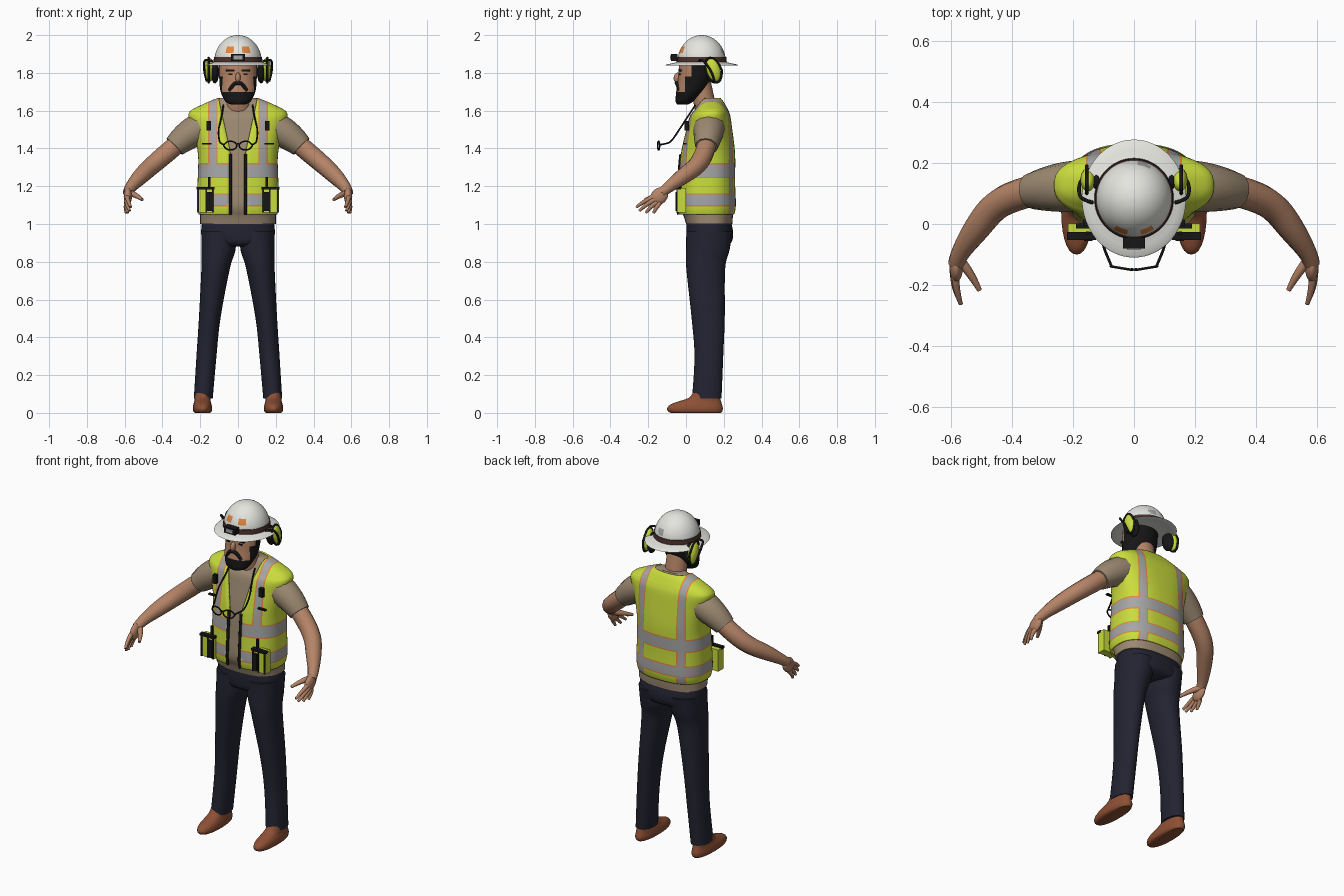
import bpy, bmesh
from math import sin, cos, pi, asin, copysign, radians
from mathutils import Matrix, Vector

if "Cube" in bpy.data.objects:
    bpy.data.objects.remove(bpy.data.objects["Cube"])


def material(name, *rgb):
    m = bpy.data.materials.new(name)
    m.use_nodes = True
    m.diffuse_color = (*rgb, 1)
    m.node_tree.nodes["Principled BSDF"].inputs["Base Color"].default_value = (*rgb, 1)
    return m


yellow = material("safety yellow", .59, .72, .045)
silver = material("reflective silver", .38, .38, .38)
orange = material("trim orange", .75, .24, .05)
tan = material("shirt tan", .33, .25, .165)
navy = material("trouser navy", .017, .017, .032)
skin = material("skin", .46, .23, .135)
black = material("black", .008, .008, .008)
white = material("helmet white", .78, .78, .74)
brown = material("shoe brown", .27, .08, .035)
maroon = material("band dark brown", .07, .03, .025)


def finish(ob, angle=40):
    for o in bpy.context.selected_objects:
        o.select_set(False)
    ob.select_set(True)
    bpy.context.view_layer.objects.active = ob
    if ob.type == 'CURVE':
        bpy.ops.object.convert(target='MESH')
        ob = bpy.context.object
    bpy.ops.object.shade_smooth_by_angle(angle=radians(angle))
    return ob


def add_mesh(name, bm, mats, angle=40):
    me = bpy.data.meshes.new(name)
    bm.to_mesh(me)
    bm.free()
    for m in mats:
        me.materials.append(m)
    ob = bpy.data.objects.new(name, me)
    bpy.context.collection.objects.link(ob)
    return finish(ob, angle)


def smooth(rings, k):
    """Catmull-Rom interpolation between rings."""
    out = []
    for i in range(len(rings) - 1):
        p = [Vector(rings[min(max(j, 0), len(rings) - 1)]) for j in range(i - 1, i + 3)]
        for s in range(k):
            t = s / k
            out.append(.5 * (2 * p[1] + (p[2] - p[0]) * t + (2 * p[0] - 5 * p[1] + 4 * p[2] - p[3]) * t ** 2
                             + (3 * p[1] - p[0] - 3 * p[2] + p[3]) * t ** 3))
    return out + [Vector(rings[-1])]


def ring_point(ring, t, p):
    z, cx, a, front, back = ring
    s, c = sin(t), cos(t)
    return Vector((cx + a * copysign(abs(s) ** p, s),
                   (front + back) / 2 - (back - front) / 2 * copysign(abs(c) ** p, c), z))


def gap_angle(ring, gap, p):
    return asin(min(.98, gap(ring[0]) / ring[2]) ** (1 / p))


def loft(name, rings, mats, n=40, k=5, p=1, gap=None, cuts=(), rule=None, cap=True):
    """Stack of rings (z, centre x, half width, front y, back y), with an optional front gap."""
    bm = bmesh.new()
    rows = []
    for r in smooth(rings, k):
        t0 = gap_angle(r, gap, p) if gap else 0
        steps = n + 1 if gap else n
        rows.append([bm.verts.new(ring_point(r, t0 + (2 * pi - 2 * t0) * i / n, p)) for i in range(steps)])
    for lo, hi in zip(rows, rows[1:]):
        for i in range(n):
            j = (i + 1) % len(lo)
            bm.faces.new((lo[i], lo[j], hi[j], hi[i]))
    if cap:
        bm.faces.new(rows[0][::-1])
        bm.faces.new(rows[-1])
    bmesh.ops.recalc_face_normals(bm, faces=bm.faces)
    for axis, value in cuts:
        no = Vector([float(axis == c) for c in "xyz"])
        bmesh.ops.bisect_plane(bm, geom=bm.verts[:] + bm.edges[:] + bm.faces[:], plane_co=no * value, plane_no=no)
    if rule:
        for f in bm.faces:
            f.material_index = rule(f.calc_center_median())
    return add_mesh(name, bm, mats)


def tube(name, points, radii, mat, closed=False):
    cu = bpy.data.curves.new(name, 'CURVE')
    cu.dimensions, cu.bevel_depth, cu.bevel_resolution, cu.use_fill_caps = '3D', 1, 4, True
    sp = cu.splines.new('NURBS')
    sp.points.add(len(points) - 1)
    for i, pt in enumerate(points):
        sp.points[i].co = (*pt, 1)
        sp.points[i].radius = radii[i] if isinstance(radii, (list, tuple)) else radii
    sp.order_u, sp.use_endpoint_u, sp.use_cyclic_u, sp.resolution_u = 3, True, closed, 6
    cu.materials.append(mat)
    ob = bpy.data.objects.new(name, cu)
    bpy.context.collection.objects.link(ob)
    return finish(ob, 60)


def solid(name, loc, size, mat, tilt=0, ball=False):
    """Box (full size) or ellipsoid (radii), tilted about x."""
    bm = bmesh.new()
    m = Matrix.Translation(loc) @ Matrix.Rotation(radians(tilt), 4, 'X') @ Matrix.Diagonal((*size, 1))
    if ball:
        bmesh.ops.create_uvsphere(bm, u_segments=20, v_segments=12, radius=1, matrix=m)
    else:
        bmesh.ops.create_cube(bm, size=1, matrix=m)
    return add_mesh(name, bm, [mat])


# Torso: vest open at the front over a shirt
vest_rings = [(1.05, 0, .208, -.04, .255), (1.1, 0, .216, -.047, .264), (1.22, 0, .214, -.04, .26),
              (1.37, 0, .212, -.028, .26), (1.5, 0, .24, 0, .245), (1.57, 0, .262, .018, .235),
              (1.6, 0, .25, .04, .225), (1.625, 0, .205, .055, .212), (1.65, 0, .15, .068, .197),
              (1.668, 0, .105, .078, .182)]
P = .8


def gap(z):
    return .04 if z < 1.38 else .04 + (z - 1.38) * .22


BANDS, STRIPE, EDGE = ((1.1, 1.155), (1.25, 1.315)), (.108, .158), .007


def vest_colour(c):
    for lo, hi in BANDS:
        if lo < c.z < hi:
            return 1
    if (c.z > 1.315 or c.y > .1) and STRIPE[0] < abs(c.x) < STRIPE[1]:
        return 1 if STRIPE[0] + EDGE < abs(c.x) < STRIPE[1] - EDGE else 2
    return 2 if any(lo - EDGE < c.z < hi + EDGE for lo, hi in BANDS) else 0


cuts = [("z", v) for lo, hi in BANDS for v in (lo - EDGE, lo, hi, hi + EDGE)]
cuts += [("x", s * v) for s in (1, -1) for v in (STRIPE[0], STRIPE[0] + EDGE, STRIPE[1] - EDGE, STRIPE[1])]
vest = loft("vest", vest_rings, [yellow, silver, orange], n=56, p=P, gap=gap, cuts=cuts, rule=vest_colour, cap=False)
mod = vest.modifiers.new("thickness", 'SOLIDIFY')
mod.thickness, mod.offset = .01, -1
loft("shirt", [(1.0, 0, .2, 0, .245), (1.04, 0, .2, -.012, .248)]
     + [(z, x, a - .014, f + .014, b - .014) for z, x, a, f, b in vest_rings[1:]], [tan], p=P)

# Trousers hips, neck
loft("trouser_hips", [(.88, 0, .13, .04, .2), (.9, 0, .18, .01, .238), (.95, 0, .195, .002, .25),
                      (1.03, 0, .188, .005, .235)], [navy], p=.85)
loft("neck", [(1.57, 0, .07, .06, .16), (1.64, 0, .063, .04, .155), (1.76, 0, .06, .03, .13)], [skin])


# Head with hair and beard as cut faces
def head_colour(c):
    return int((c.y > .03 and c.z > 1.7) or c.z < 1.7 or (c.z < 1.78 and c.y > -.005))


loft("head", [(1.632, 0, .035, -.045, .01), (1.65, 0, .068, -.055, .04), (1.7, 0, .092, -.052, .1),
              (1.75, 0, .098, -.044, .128), (1.8, 0, .1, -.04, .14), (1.87, 0, .1, -.035, .145)], [skin, black],
     cuts=[("z", 1.7), ("z", 1.78), ("y", .03), ("y", -.005)], rule=head_colour)
solid("nose", (0, -.045, 1.775), (.014, .02, .027), skin, -15, True)
tube("moustache", [(-.046, -.035, 1.705), (-.025, -.046, 1.742), (.0, -.052, 1.748), (.025, -.046, 1.742),
                   (.046, -.035, 1.705)], .01, black)

# Helmet: underside, brim and dome in one profile
dome = [(1.858 + .142 * sin(t), 0, .125 * cos(t) + .001, .083 - .128 * cos(t), .083 + .128 * cos(t))
        for t in [i * pi / 18 for i in range(10)]]


def helmet_colour(c):
    if c.y < .05 and 1.905 < c.z < 1.935 and .022 < abs(c.x) < .062:
        return 1
    return 2 if c.y > .1 and 1.9 < c.z < 1.93 and .01 < c.x < .05 else 0


loft("helmet", [(1.85, 0, .11, -.03, .2), (1.838, 0, .164, -.101, .268), (1.845, 0, .166, -.103, .27)] + dome,
     [white, orange, silver], n=64, k=2, rule=helmet_colour)
loft("helmet_band", [(1.858, 0, .13, -.05, .216), (1.885, 0, .127, -.046, .213)], [maroon], n=48, k=1)
solid("headlamp", (0, -.062, 1.882), (.072, .036, .036), black)
solid("headlamp_lens", (0, -.081, 1.882), (.045, .006, .02), silver)

# Zip tapes follow the vest opening
lower = [r for r in smooth(vest_rings, 4) if r[0] < 1.38]
for s, side in ((1, "left_"), (-1, "right_")):
    def at(x, y, z):
        return (s * x, y, z)

    tube(side + "zip", [ring_point(r, s * gap_angle(r, gap, P), P) for r in lower], .008, black)

    # Face and ear protection
    solid(side + "eyebrow", at(.042, -.032, 1.812), (.045, .014, .01), black)
    solid(side + "eye", at(.04, -.034, 1.793), (.022, .008, .007), black)
    solid(side + "ear_cushion", at(.122, .142, 1.805), (.022, .04, .062), black, 15, True)
    solid(side + "ear_cup", at(.15, .145, 1.815), (.026, .037, .064), yellow, 15, True)
    tube(side + "ear_cup_arm", [at(.135, .07, 1.862), at(.172, .08, 1.875), at(.182, .105, 1.85), at(.178, .14, 1.8),
                                at(.165, .15, 1.755)], .006, black)
    tube(side + "ear_cup_frame", [at(.155, .145 + .045 * cos(i * pi / 4) - .017 * sin(i * pi / 4),
                                     1.815 + .07 * sin(i * pi / 4)) for i in range(8)], .006, black, True)

    # Arm and hand
    tube(side + "sleeve", [at(.17, .125, 1.52), at(.26, .12, 1.485), at(.336, .108, 1.41)], [.085, .084, .06], tan)
    tube(side + "arm", [at(.29, .118, 1.45), at(.36, .105, 1.39), at(.455, .065, 1.31), at(.52, -.02, 1.25),
                        at(.578, -.105, 1.185), at(.583, -.13, 1.165)], [.05, .052, .049, .044, .028, .027], skin)
    solid(side + "palm", at(.583, -.142, 1.147), (.022, .052, .042), skin, 42, True)
    for i, (base, tip) in enumerate([((.586, -.17, 1.145), (.568, -.262, 1.09)), ((.59, -.168, 1.128), (.574, -.247, 1.07)),
                                     ((.59, -.155, 1.115), (.583, -.212, 1.06)), ((.588, -.14, 1.11), (.592, -.172, 1.058))]):
        mid = ((base[0] + tip[0]) / 2 + .008, (base[1] + tip[1]) / 2, (base[2] + tip[2]) / 2 + .008)
        tube(f"{side}finger_{i + 1}", [at(*base), at(*mid), at(*tip)], [.013, .012, .007], skin)
    tube(side + "thumb", [at(.575, -.115, 1.165), at(.535, -.16, 1.152), at(.507, -.217, 1.128)],
         [.017, .015, .008], skin)

    # Leg and shoe
    loft(side + "trouser_leg", [(z, s * x, a, f, b) for z, x, a, f, b in
         [(.075, .184, .05, .032, .188), (.3, .167, .053, .045, .197), (.5, .15, .057, .03, .205),
          (.76, .119, .075, .002, .207), (.86, .104, .09, 0, .23), (.96, .1, .094, .002, .247)]], [navy], n=28, p=.95)
    loft(side + "shoe", [(z, s * .188, a, f, b) for z, a, f, b in
         [(0, .04, -.08, .185), (.008, .048, -.095, .192), (.025, .051, -.1, .195), (.045, .048, -.082, .19),
          (.062, .043, -.035, .185), (.08, .042, .015, .18), (.11, .04, .04, .175)]], [brown], n=28, k=3, p=.9)

    # Pocket pouch with black piping, pen, chest clip
    solid(side + "pouch", at(.172, -.022, 1.125), (.088, .046, .13), yellow)
    for x in (.133, .168, .21):
        solid(side + "pouch_piping", at(x, -.046, 1.125), (.008, .008, .13), black)
    solid(side + "pouch_flap", at(.172, -.04, 1.19), (.094, .026, .014), black)
    solid(side + "pouch_tool", at(.15, -.046, 1.12), (.028, .02, .1), black)
    solid(side + "pen", at(.152, -.03, 1.21), (.012, .012, .08), black)
    solid(side + "chest_clip", at(.155, .004, 1.52), (.024, .022, .052), black)
    solid(side + "chest_tab", at(.165, -.006, 1.425), (.05, .016, .008), black)

    # Hanging safety glasses
    tube(side + "glasses_cord", [at(.078, .05, 1.63), at(.085, .01, 1.57), at(.105, -.035, 1.5), at(.1, -.075, 1.44),
                                 at(.09, -.1, 1.425), at(.074, -.138, 1.42)], .0045, black)
    tube(side + "glasses_rim", [at(.04 + .036 * cos(i * pi / 4), -.145 + .006 * cos(i * pi / 4),
                                   1.415 + .025 * sin(i * pi / 4)) for i in range(8)], .004, black, True)
tube("glasses_bridge", [(-.008, -.147, 1.422), (0, -.152, 1.428), (.008, -.147, 1.422)], .004, black)
